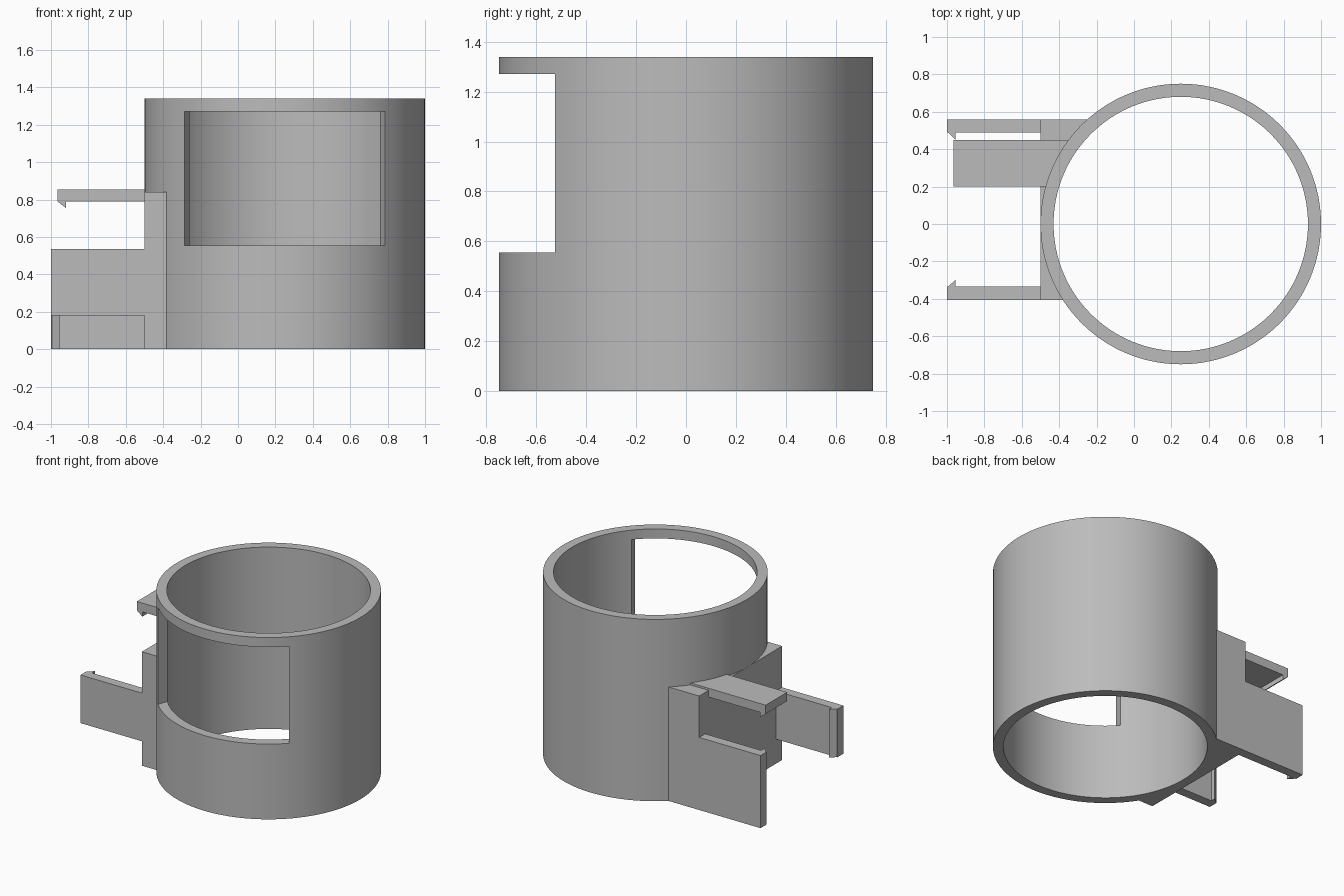
import bpy, bmesh, math

old = bpy.data.objects.get("Cube")
if old:
    bpy.data.objects.remove(old, do_unlink=True)

grey = bpy.data.materials.new("plain grey")
grey.use_nodes = True
colour = (0.5, 0.5, 0.5, 1)
grey.diffuse_color = colour
grey.node_tree.nodes["Principled BSDF"].inputs["Base Color"].default_value = colour

CX, OUTER, INNER, HEIGHT = 0.25, 0.75, 0.68, 1.34
EMBED = 0.72          # radius at which parts end inside the ring wall
WALL_X = -0.5         # flat face of the mounting block


def finish(name, bm):
    bmesh.ops.recalc_face_normals(bm, faces=bm.faces)
    mesh = bpy.data.meshes.new(name)
    bm.to_mesh(mesh)
    bm.free()
    mesh.materials.append(grey)
    obj = bpy.data.objects.new(name, mesh)
    bpy.context.collection.objects.link(obj)
    return obj


def prism(name, outline, low, high, axis="z"):
    """Extrude an outline: (x, y) along z, or (x, z) along y."""
    bm = bmesh.new()
    place = (lambda a, b: (a, b, low)) if axis == "z" else (lambda a, b: (a, low, b))
    face = bm.faces.new([bm.verts.new(place(a, b)) for a, b in outline])
    out = bmesh.ops.extrude_face_region(bm, geom=[face])
    moved = [v for v in out["geom"] if isinstance(v, bmesh.types.BMVert)]
    shift = (0, 0, high - low) if axis == "z" else (0, high - low, 0)
    bmesh.ops.translate(bm, verts=moved, vec=shift)
    return finish(name, bm)


def against_ring(x, y0, y1, steps=24):
    """Plan outline from a flat end at x to an arc inside the ring wall."""
    a0, a1 = (math.asin(y / EMBED) for y in (y0, y1))
    arc = []
    for i in range(steps + 1):
        a = a0 + (a1 - a0) * i / steps
        arc.append((CX - EMBED * math.cos(a), EMBED * math.sin(a)))
    return [(x, y1), (x, y0)] + arc


# Ring: a rectangular section turned about its axis
bm = bmesh.new()
section = [(INNER, 0), (OUTER, 0), (OUTER, HEIGHT), (INNER, HEIGHT)]
verts = [bm.verts.new((CX + r, 0, z)) for r, z in section]
edges = [bm.edges.new((verts[i], verts[(i + 1) % 4])) for i in range(4)]
bmesh.ops.spin(bm, geom=verts + edges, cent=(CX, 0, 0), axis=(0, 0, 1),
               angle=math.tau, steps=128, use_duplicate=False)
bmesh.ops.remove_doubles(bm, verts=bm.verts, dist=0.0001)
ring = finish("ring", bm)

# Window through the front of the ring, slightly narrower inside
window = prism("window_cutter",
               [(CX - 0.66, -0.9), (CX + 0.66, -0.9), (CX + 0.46, -0.3), (CX - 0.46, -0.3)],
               0.555, 1.27)
cut = ring.modifiers.new("window", "BOOLEAN")
cut.operation = "DIFFERENCE"
cut.solver = "EXACT"
cut.object = window
bpy.context.view_layer.objects.active = ring
ring.select_set(True)
bpy.ops.object.modifier_apply(modifier=cut.name)
bpy.ops.object.shade_smooth_by_angle(angle=math.radians(30))
bpy.data.objects.remove(window, do_unlink=True)

# Mounting block beside the ring
prism("mounting_block", against_ring(WALL_X, -0.405, 0.56), 0, 0.84)

# Side clips with a catch on the inner face
for name, outside, inside, tip, low in (("front_clip", -0.405, -0.335, -0.3, 0.18),
                                        ("back_clip", 0.56, 0.49, 0.45, 0)):
    prism(name, [(WALL_X, outside), (-1, outside), (-1, inside), (-0.995, inside),
                 (-0.955, tip), (-0.955, inside), (WALL_X, inside)], low, 0.535)

# Top clip, with its catch underneath
prism("top_clip", against_ring(-0.965, 0.2, 0.45), 0.79, 0.855)
prism("top_clip_catch", [(-0.965, 0.79), (-0.92, 0.755), (-0.92, 0.79)], 0.2, 0.45, "y")
